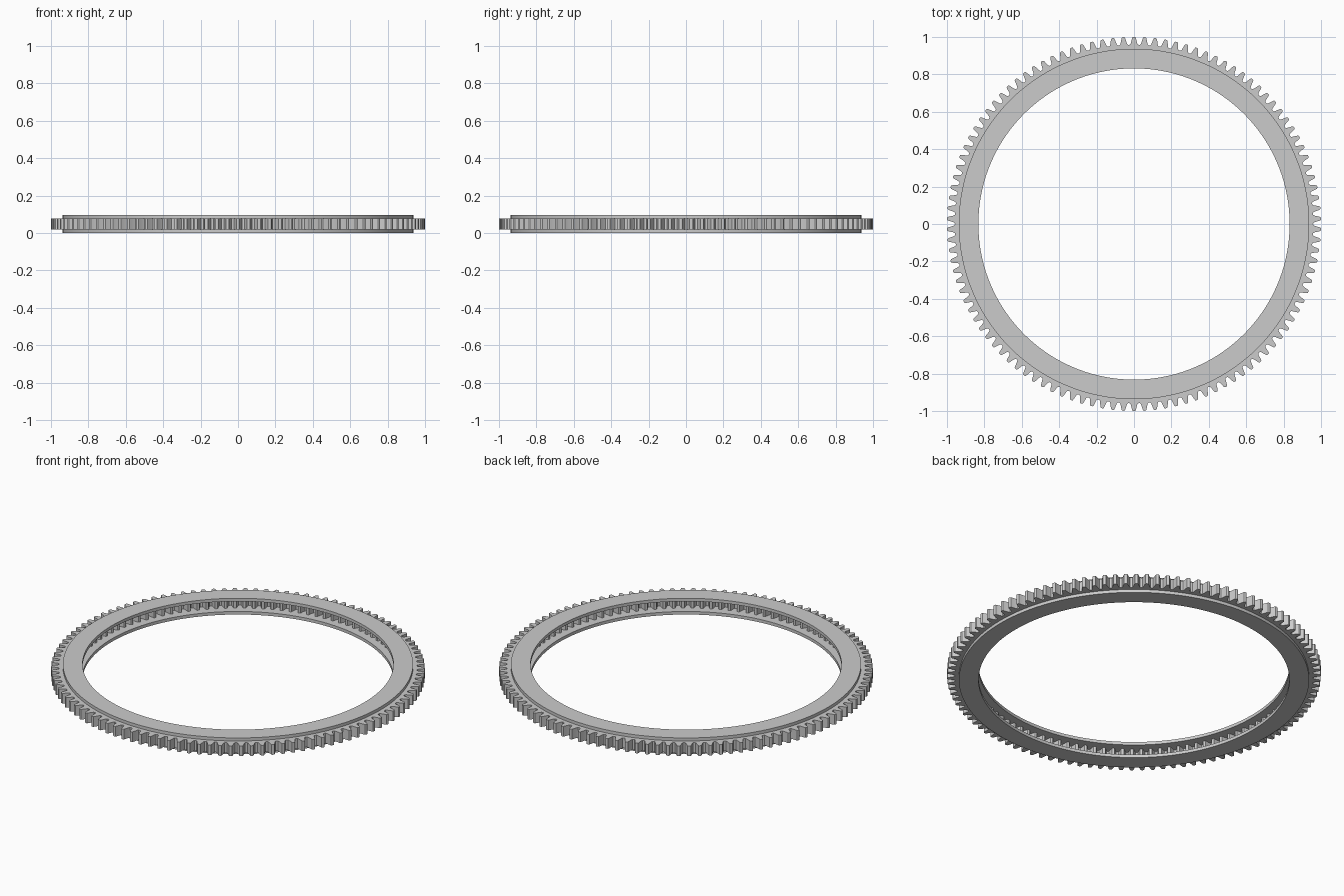
import bpy
import bmesh
from math import cos, sin, pi

TEETH = 110
HEIGHT = 0.096
PLATE = 0.018

cube = bpy.data.objects.get("Cube")
if cube:
    bpy.data.objects.remove(cube, do_unlink=True)

steel = bpy.data.materials.new("light grey metal")
steel.use_nodes = True
grey = (0.6, 0.6, 0.6, 1)
steel.diffuse_color = grey
steel.node_tree.nodes["Principled BSDF"].inputs["Base Color"].default_value = grey


def ring(name, outer, inner, z0, z1):
    """Closed ring between two (angle, radius) outlines with equal point counts."""
    bm = bmesh.new()
    loops = [[bm.verts.new((r * cos(a), r * sin(a), z)) for a, r in outline]
             for outline, z in ((outer, z0), (outer, z1), (inner, z1), (inner, z0))]
    n = len(outer)
    for k in range(4):
        a, b = loops[k], loops[(k + 1) % 4]
        for i in range(n):
            j = (i + 1) % n
            bm.faces.new((a[i], a[j], b[j], b[i]))
    bmesh.ops.recalc_face_normals(bm, faces=bm.faces)
    mesh = bpy.data.meshes.new(name)
    bm.to_mesh(mesh)
    bm.free()
    mesh.materials.append(steel)
    obj = bpy.data.objects.new(name, mesh)
    bpy.context.collection.objects.link(obj)
    bpy.ops.object.select_all(action="DESELECT")
    obj.select_set(True)
    bpy.context.view_layer.objects.active = obj
    bpy.ops.object.shade_smooth_by_angle(angle=pi / 9)
    return obj


def circle(radius, n=180):
    return [(2 * pi * i / n, radius) for i in range(n)]


def toothed(root, tip):
    """Outline of rounded teeth; each pair is pitch fraction and tooth height."""
    half = [(-0.5, 0), (-0.38, 0.04), (-0.31, 0.2), (-0.2, 0.75), (-0.15, 0.94), (-0.07, 1)]
    profile = half + [(-f, h) for f, h in reversed(half[1:])]
    pitch = 2 * pi / TEETH
    return [(pi / 2 + (t + f) * pitch, root + (tip - root) * h)
            for t in range(TEETH) for f, h in profile]


# Side plates
for name, z in (("bottom_plate", 0), ("top_plate", HEIGHT - PLATE)):
    ring(name, circle(0.937), circle(0.832), z, z + PLATE)

# Toothed core with outward teeth and recessed inward teeth
ring("toothed_core", toothed(0.958, 1.0), toothed(0.912, 0.874), PLATE, HEIGHT - PLATE)
